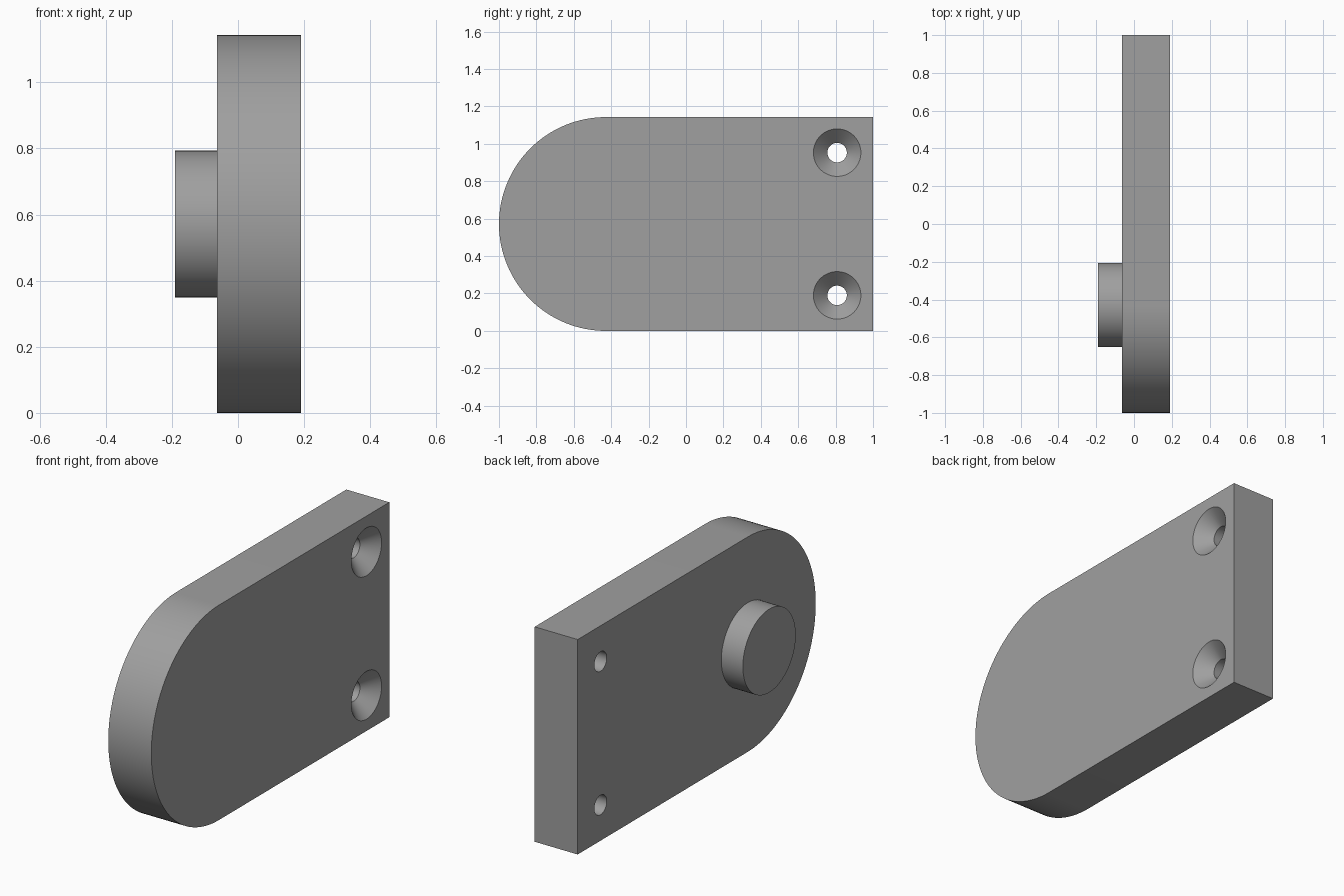
import bpy, bmesh, math
from mathutils import Matrix

if "Cube" in bpy.data.objects:
    bpy.data.objects.remove(bpy.data.objects["Cube"])

X0, X1 = -0.063, 0.19        # plate back and front faces
R = 0.5715                   # rounded end radius, half the height
YC = R - 1.0                 # rounded end centre

grey = bpy.data.materials.new("grey")
grey.diffuse_color = (0.35, 0.35, 0.35, 1)
grey.use_nodes = True
grey.node_tree.nodes["Principled BSDF"].inputs["Base Color"].default_value = grey.diffuse_color


def finish(name, bm):
    bmesh.ops.recalc_face_normals(bm, faces=bm.faces)
    me = bpy.data.meshes.new(name)
    bm.to_mesh(me)
    bm.free()
    me.materials.append(grey)
    ob = bpy.data.objects.new(name, me)
    bpy.context.collection.objects.link(ob)
    return ob


def smooth(ob):
    bpy.ops.object.select_all(action='DESELECT')
    ob.select_set(True)
    bpy.context.view_layer.objects.active = ob
    bpy.ops.object.shade_smooth_by_angle(angle=math.radians(30))


def lathe(name, profile, y, z, n=64):
    """Closed solid turned about an x-directed axis; profile is (x, radius)."""
    bm = bmesh.new()
    rings = []
    for x, r in profile:
        rings.append([bm.verts.new((x, y + r * math.cos(a), z + r * math.sin(a)))
                      for a in (2 * math.pi * i / n for i in range(n))])
    for a, b in zip(rings, rings[1:]):
        for i in range(n):
            j = (i + 1) % n
            bm.faces.new((a[i], a[j], b[j], b[i]))
    bm.faces.new(rings[0])
    bm.faces.new(rings[-1])
    return finish(name, bm)


# Plate: half-round outline extruded along x
bm = bmesh.new()
n = 64
outline = [(1.0, 0.0), (1.0, 2 * R)]
outline += [(YC + R * math.cos(a), R + R * math.sin(a))
            for a in (math.pi / 2 + math.pi * i / n for i in range(n + 1))]
face = bm.faces.new([bm.verts.new((X0, y, z)) for y, z in outline])
ext = bmesh.ops.extrude_face_region(bm, geom=[face])
bmesh.ops.translate(bm, vec=(X1 - X0, 0, 0),
                    verts=[v for v in ext["geom"] if isinstance(v, bmesh.types.BMVert)])
plate = finish("plate", bm)

# Countersunk screw holes
r_hole, r_sink, depth, over = 0.052, 0.127, 0.075, 0.02
for z in (0.19, 2 * R - 0.19):
    cutter = lathe("hole_cutter",
                   [(X0 - 0.05, r_hole), (X1 - depth, r_hole),
                    (X1 + over, r_sink + over)], 0.808, z)
    cutter.hide_render = True
    mod = plate.modifiers.new("hole", 'BOOLEAN')
    mod.operation = 'DIFFERENCE'
    mod.solver = 'EXACT'
    mod.object = cutter
    bpy.context.view_layer.objects.active = plate
    bpy.ops.object.modifier_apply(modifier=mod.name)
    bpy.data.objects.remove(cutter, do_unlink=True)
smooth(plate)

# Round boss on the back of the plate
boss = lathe("boss", [(-0.19, 0.222), (X0, 0.222)], YC, R)
smooth(boss)
